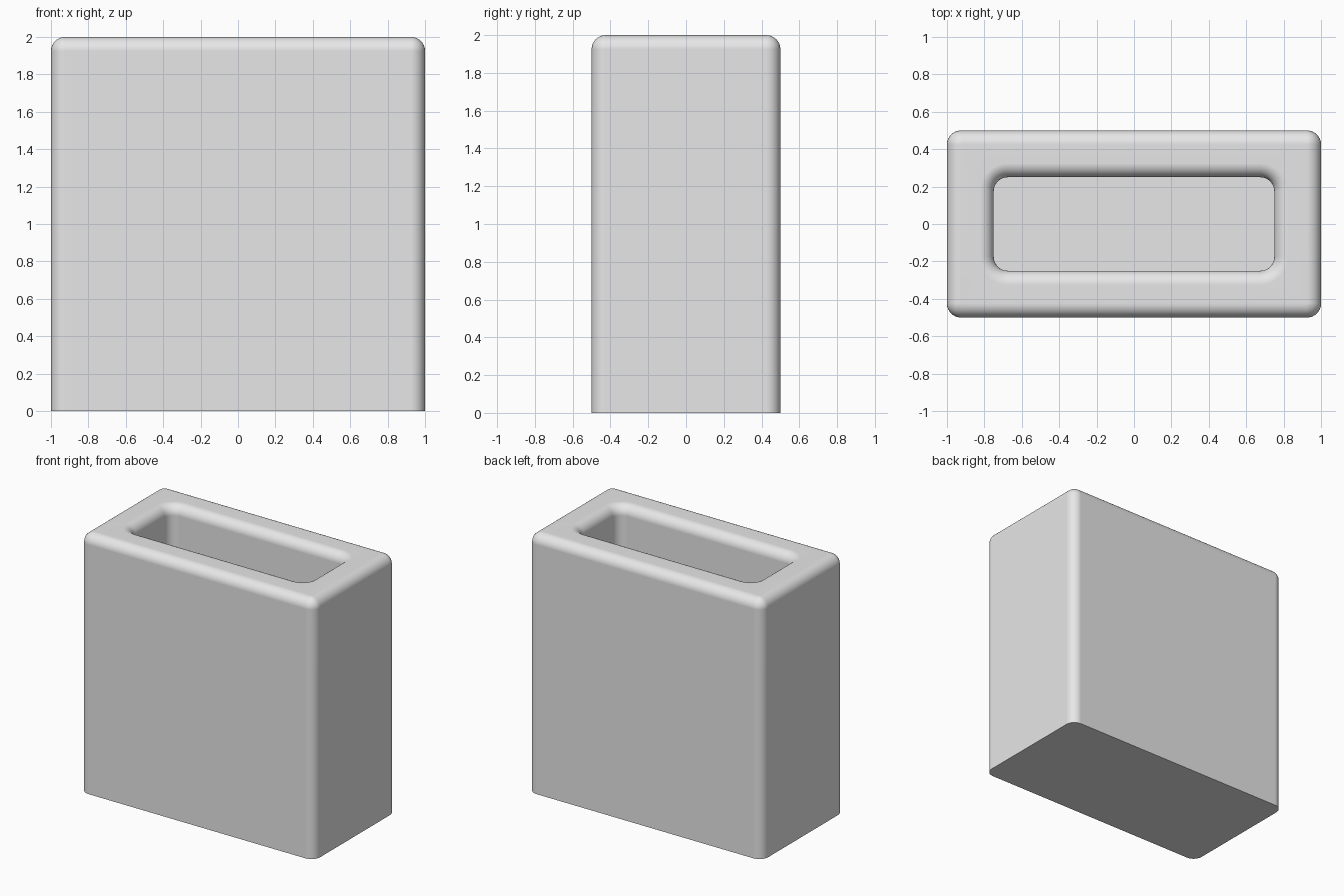
import bpy, bmesh
from math import sin, cos, pi

old = bpy.data.objects.get("Cube")
if old:
    bpy.data.objects.remove(old, do_unlink=True)

HX, HY, TOP = 1.0, 0.5, 2.0      # outer half sizes and height
WALL, FLOOR = 0.25, 0.25         # wall and floor thickness
R, SEG = 0.075, 8                # rounding radius and its steps

grey = bpy.data.materials.new("light grey")
grey.use_nodes = True
colour = (0.8, 0.8, 0.8, 1)
grey.diffuse_color = colour
grey.node_tree.nodes["Principled BSDF"].inputs["Base Color"].default_value = colour

bm = bmesh.new()


def ring(inset, radius, z):
    """Rounded rectangle set in from the outer walls."""
    verts = []
    for quarter, (sx, sy) in enumerate([(1, 1), (-1, 1), (-1, -1), (1, -1)]):
        cx, cy = sx * (HX - inset - radius), sy * (HY - inset - radius)
        for i in range(SEG + 1):
            a = (quarter + i / SEG) * pi / 2
            verts.append(bm.verts.new((cx + radius * cos(a), cy + radius * sin(a), z)))
    return verts


steps = [i / SEG * pi / 2 for i in range(SEG + 1)]
# Outer wall and its rounded top edge
rings = [ring(0, R, 0)]
rings += [ring(R * (1 - cos(t)), R * cos(t), TOP - R + R * sin(t)) for t in steps]
# Rounded rim of the opening, then the straight cavity wall
rings += [ring(WALL - R * (1 - sin(t)), R + R * (1 - sin(t)), TOP - R + R * cos(t))
          for t in steps]
rings.append(ring(WALL, R, FLOOR))

for low, high in zip(rings, rings[1:]):
    for i in range(len(low)):
        j = (i + 1) % len(low)
        bm.faces.new((low[i], low[j], high[j], high[i]))
# Underside and cavity floor
bm.faces.new(list(reversed(rings[0])))
bm.faces.new(rings[-1])
bmesh.ops.remove_doubles(bm, verts=bm.verts[:], dist=0.0001)
bmesh.ops.recalc_face_normals(bm, faces=bm.faces[:])

mesh = bpy.data.meshes.new("holder_body")
bm.to_mesh(mesh)
bm.free()
mesh.materials.append(grey)
body = bpy.data.objects.new("holder_body", mesh)
bpy.context.collection.objects.link(body)

# Smooth rounded edges with flat panels
bpy.ops.object.select_all(action="DESELECT")
body.select_set(True)
bpy.context.view_layer.objects.active = body
bpy.ops.object.shade_smooth_by_angle()
weighted = body.modifiers.new("flat panels", "WEIGHTED_NORMAL")
weighted.keep_sharp = True
